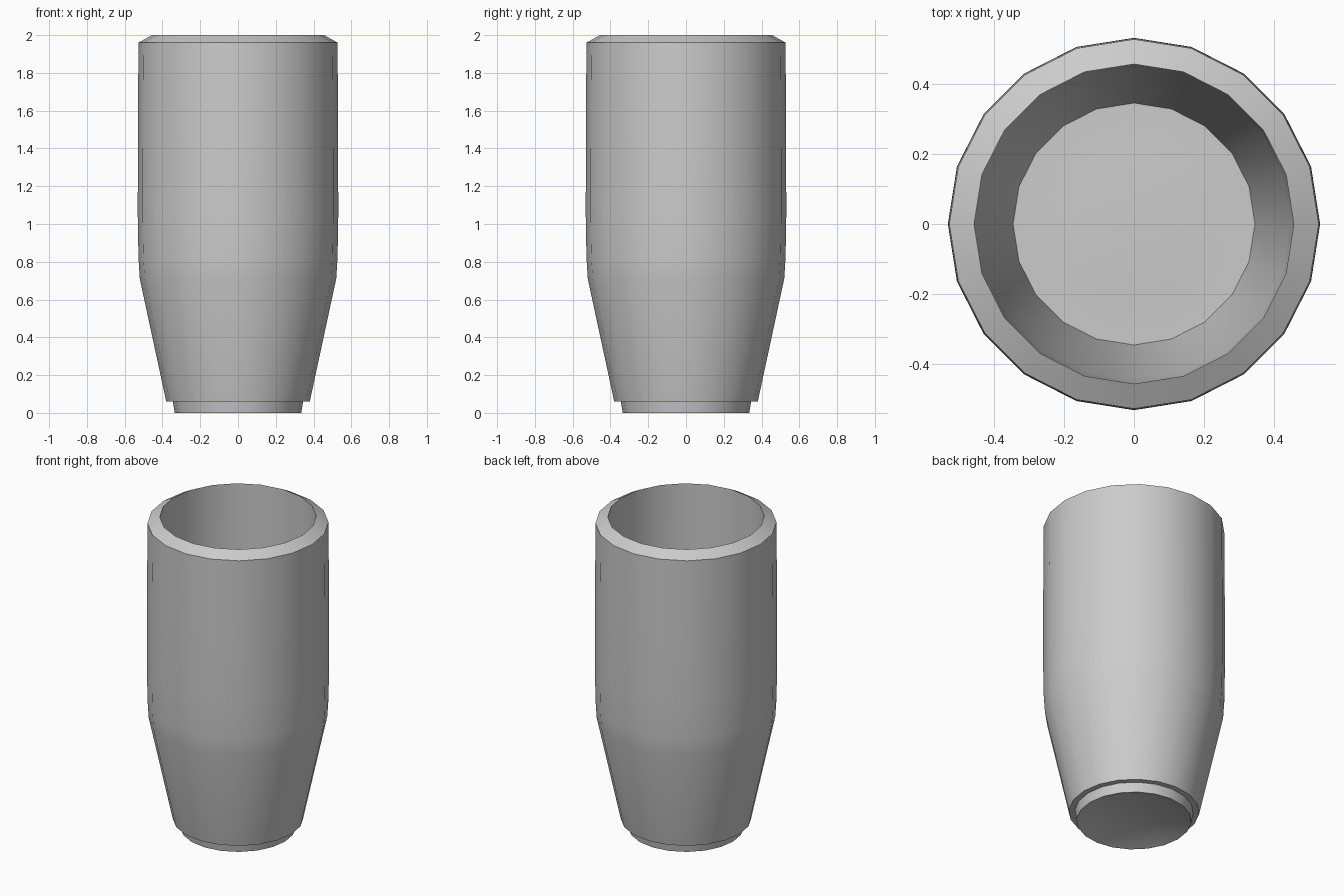
import bpy, bmesh, math

if "Cube" in bpy.data.objects:
    bpy.data.objects.remove(bpy.data.objects["Cube"])

SIDES = 20

# Closed half-profile (radius, height): underside, outer wall, lip, inner wall, floor
PROFILE = [
    (0, 0.045), (0.205, 0.04), (0.335, 0), (0.345, 0.06), (0.38, 0.06),
    (0.52, 0.71), (0.527, 0.82), (0.531, 1.05), (0.53, 1.5), (0.527, 1.96),
    (0.456, 2.0), (0.456, 1.5), (0.455, 0.95), (0.445, 0.74),
    (0.345, 0.12), (0.205, 0.12), (0, 0.14),
]


def lathe(name, profile, sides):
    bm = bmesh.new()
    rings = []
    for r, z in profile:
        n = 1 if r == 0 else sides
        rings.append([bm.verts.new((r * math.cos(2 * math.pi * i / sides),
                                    r * math.sin(2 * math.pi * i / sides), z))
                      for i in range(n)])
    for a, b in zip(rings, rings[1:]):
        for i in range(sides):
            j = (i + 1) % sides
            quad = [a[i % len(a)], a[j % len(a)], b[j % len(b)], b[i % len(b)]]
            bm.faces.new(list(dict.fromkeys(quad)))
    bmesh.ops.recalc_face_normals(bm, faces=bm.faces)
    mesh = bpy.data.meshes.new(name)
    bm.to_mesh(mesh)
    bm.free()
    obj = bpy.data.objects.new(name, mesh)
    bpy.context.collection.objects.link(obj)
    return obj


# Tumbler body, smooth around the walls with crisp lip and foot edges
cup = lathe("cup", PROFILE, SIDES)
bpy.context.view_layer.objects.active = cup
cup.select_set(True)
bpy.ops.object.shade_smooth_by_angle(angle=math.radians(25))
